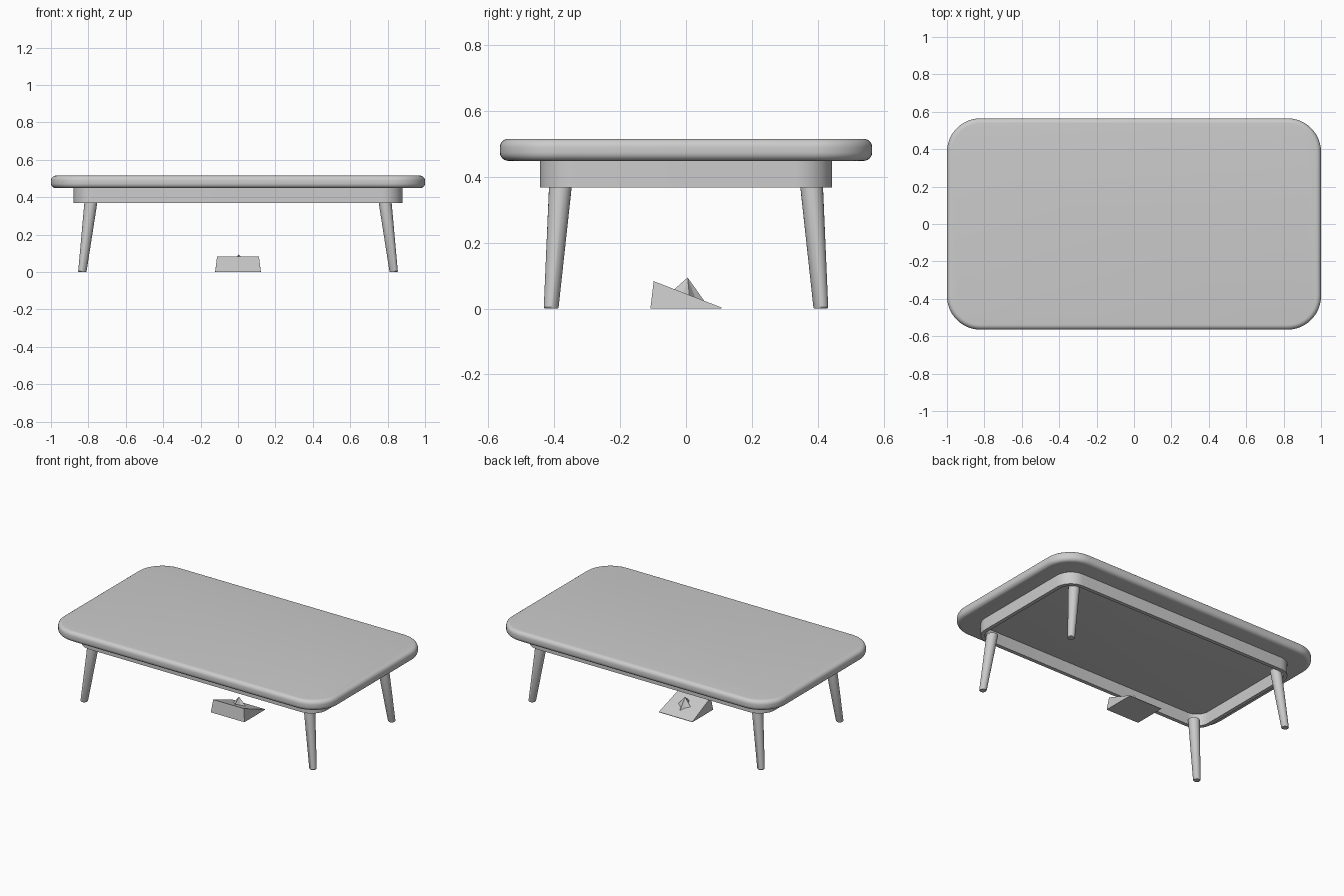
import bpy, bmesh, math
from mathutils import Vector

if "Cube" in bpy.data.objects:
    bpy.data.objects.remove(bpy.data.objects["Cube"])

grey = bpy.data.materials.new("light_grey")
grey.diffuse_color = (0.6, 0.6, 0.6, 1)
grey.use_nodes = True
grey.node_tree.nodes["Principled BSDF"].inputs["Base Color"].default_value = grey.diffuse_color


def rounded_rect(hx, hy, r, steps=12):
    """Counter-clockwise outline of a rectangle with round corners."""
    pts = []
    for k, (sx, sy) in enumerate([(1, 1), (-1, 1), (-1, -1), (1, -1)]):
        for i in range(steps + 1):
            a = math.pi / 2 * (k + i / steps)
            pts.append((sx * (hx - r) + r * math.cos(a),
                        sy * (hy - r) + r * math.sin(a)))
    return pts


def finish(name, bm, smooth=True):
    bmesh.ops.recalc_face_normals(bm, faces=bm.faces[:])
    me = bpy.data.meshes.new(name)
    bm.to_mesh(me)
    bm.free()
    me.materials.append(grey)
    ob = bpy.data.objects.new(name, me)
    bpy.context.collection.objects.link(ob)
    if smooth:
        bpy.ops.object.select_all(action='DESELECT')
        ob.select_set(True)
        bpy.context.view_layer.objects.active = ob
        bpy.ops.object.shade_smooth_by_angle(angle=math.radians(35))
    return ob


def loft(bm, rings, capped=True, closed=False):
    """Bridge rings of equal length."""
    loops = [[bm.verts.new(p) for p in ring] for ring in rings]
    pairs = list(zip(loops, loops[1:]))
    if closed:
        pairs.append((loops[-1], loops[0]))
    for a, b in pairs:
        for i in range(len(a)):
            j = (i + 1) % len(a)
            bm.faces.new((a[i], a[j], b[j], b[i]))
    if capped:
        bm.faces.new(loops[0][::-1])
        bm.faces.new(loops[-1])


def slab_ring(inset, z):
    return [(x, y, z) for x, y in rounded_rect(1 - inset, 0.565 - inset, 0.18 - inset)]


# Table top with a rolled edge
bm = bmesh.new()
R, LOW, HIGH = 0.026, 0.448, 0.515
rings = []
for i in range(7):
    a = math.pi / 2 * i / 6
    rings.append(slab_ring(R * (1 - math.sin(a)), LOW + R * (1 - math.cos(a))))
for i in range(7):
    a = math.pi / 2 * i / 6
    rings.append(slab_ring(R * (1 - math.cos(a)), HIGH - R * (1 - math.sin(a))))
loft(bm, rings)
finish("table_top", bm)

# Open apron frame under the top
bm = bmesh.new()
outer, inner = rounded_rect(0.88, 0.443, 0.11), rounded_rect(0.855, 0.418, 0.085)
loft(bm, [[(x, y, z) for x, y in o] for o, z in
          ((outer, 0.368), (outer, 0.45), (inner, 0.45), (inner, 0.368))],
     capped=False, closed=True)
finish("apron", bm)

# Splayed, tapered round legs
for sx, sx_name in ((-1, "left"), (1, "right")):
    for sy, sy_name in ((-1, "front"), (1, "back")):
        bm = bmesh.new()
        rings = []
        for x, y, z, r in ((0.832, 0.409, 0, 0.020), (0.832, 0.409, 0.004, 0.0225),
                           (0.785, 0.38, 0.385, 0.035)):
            rings.append([(sx * x + r * math.cos(t * math.tau / 24),
                           sy * y + r * math.sin(t * math.tau / 24), z) for t in range(24)])
        loft(bm, rings)
        finish(f"{sy_name}_{sx_name}_leg", bm)

# Small wedge lying on the floor under the table
bm = bmesh.new()
loft(bm, [[(s * wb, -0.108, 0), (s * wb, 0.108, 0), (s * wb, 0.108, 0.003),
           (s * wt, -0.098, 0.083)] for s, wb, wt in ((-1, 0.122, 0.112), (1, 0.122, 0.112))])
finish("floor_wedge", bm, smooth=False)

# Ridged peak rising from the slope of the wedge
bm = bmesh.new()
tip = bm.verts.new((0.004, 0.005, 0.094))
base = []
for i in range(8):
    r = 0.047 if i % 2 == 0 else 0.026
    a = math.tau * i / 8 + math.pi / 2
    y = 0.010 + r * math.sin(a)
    base.append(bm.verts.new((0.004 + r * math.cos(a), y, 0.043 - 0.388 * y)))
for i in range(8):
    bm.faces.new((base[i], base[(i + 1) % 8], tip))
bm.faces.new(base[::-1])
finish("wedge_peak", bm, smooth=False)
